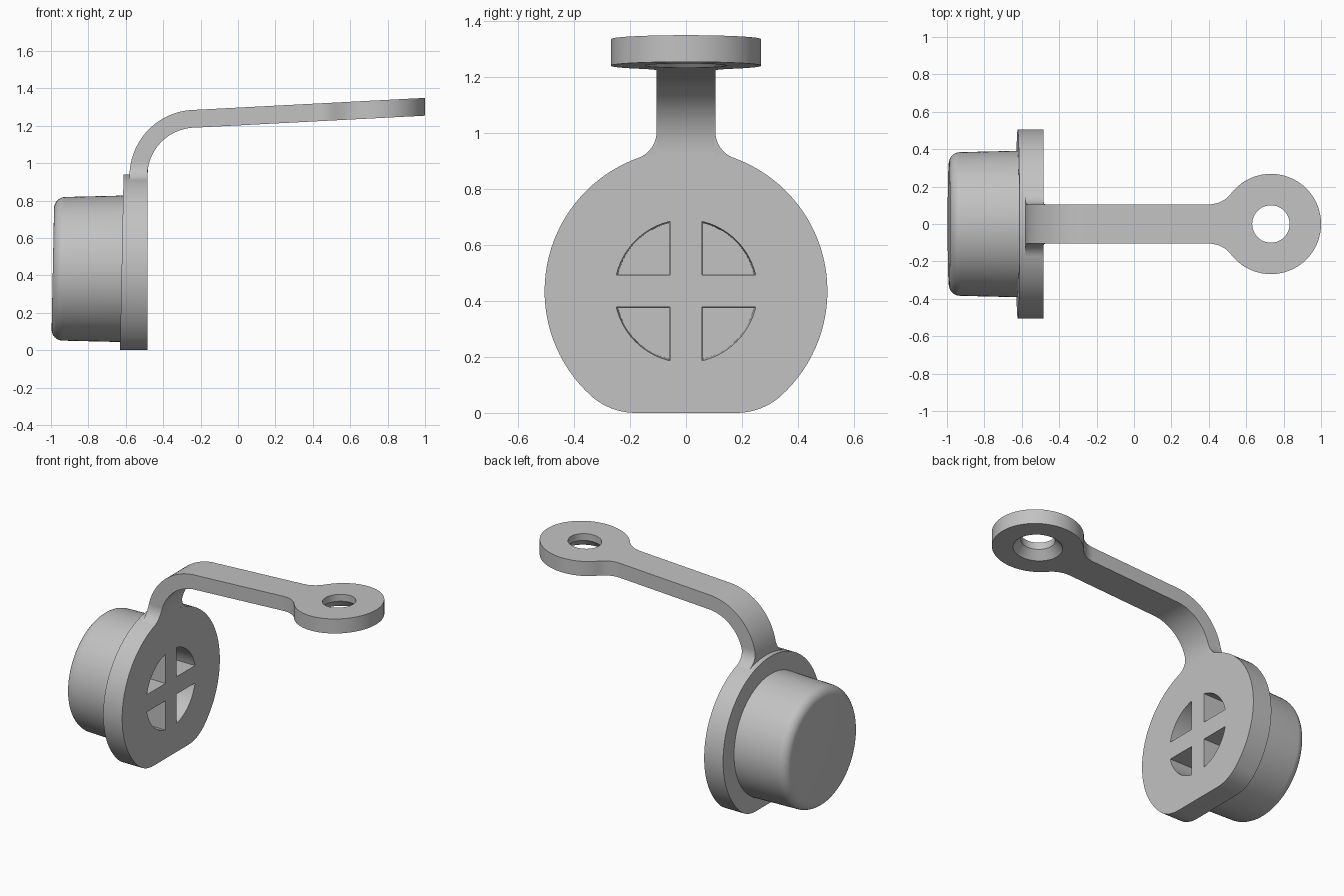
import bpy, bmesh
from math import sin, cos, radians, degrees, atan2, sqrt

if "Cube" in bpy.data.objects:
    bpy.data.objects.remove(bpy.data.objects["Cube"])

grey = bpy.data.materials.new("plain grey")
grey.use_nodes = True
grey.diffuse_color = (0.54, 0.54, 0.54, 1)
grey.node_tree.nodes["Principled BSDF"].inputs["Base Color"].default_value = grey.diffuse_color

ZC = 0.435          # height of the cap axis
RF = 0.505          # flange radius
HW = 0.105          # half width of the strap
BX, BZ = -0.225, 0.93        # centre of the strap bend
R_OUT, R_IN = 0.355, 0.26    # bend radii
RING_X, RING_R = 0.732, 0.268


def arc(cx, cy, r, a0, a1, n):
    angles = [radians(a0 + (a1 - a0) * i / n) for i in range(n + 1)]
    return [(cx + r * cos(a), cy + r * sin(a)) for a in angles]


def mirrored(half):
    """Close a half outline by mirroring its first coordinate."""
    return half + [(-u, v) for u, v in reversed(half) if abs(u) > 1e-4]


def loft(name, rings):
    """Skin a row of matching loops and cap both ends."""
    bm = bmesh.new()
    loops = [[bm.verts.new(p) for p in ring] for ring in rings]
    for a, b in zip(loops, loops[1:]):
        for i in range(len(a)):
            j = (i + 1) % len(a)
            bm.faces.new((a[i], a[j], b[j], b[i]))
    bm.faces.new(loops[0])
    bm.faces.new(loops[-1])
    bmesh.ops.recalc_face_normals(bm, faces=bm.faces)
    mesh = bpy.data.meshes.new(name)
    bm.to_mesh(mesh)
    bm.free()
    mesh.materials.append(grey)
    ob = bpy.data.objects.new(name, mesh)
    bpy.context.collection.objects.link(ob)
    return ob


def activate(ob):
    bpy.ops.object.select_all(action='DESELECT')
    ob.select_set(True)
    bpy.context.view_layer.objects.active = ob


def cut(ob, cutter):
    mod = ob.modifiers.new("cut", 'BOOLEAN')
    mod.operation, mod.solver, mod.object = 'DIFFERENCE', 'EXACT', cutter
    activate(ob)
    bpy.ops.object.modifier_apply(modifier=mod.name)


def lean(x, z):
    """Slight tilt of the faces at the plug side."""
    return x + 0.02 * (z - ZC)


# Flange: disc with a flattened, rounded foot
fy, fr = 0.18, 0.239
foot = degrees(atan2(fr - ZC, fy))
outline = mirrored(arc(fy, fr, fr, -90, foot, 10) + arc(0, ZC, RF, foot, 90, 40)[1:])
flange = loft("flange", [[(-0.485, y, z) for y, z in outline],
                         [(lean(-0.622, z), y, z) for y, z in outline]])

# Plug: tapered round body with a rounded end
profile = [(-0.6, 0.392)] + arc(-0.93, 0.324, 0.06, 90, 180, 8)
rings = []
for x, r in profile:
    circle = arc(0, ZC, r, 0, 360, 96)[:-1]
    rings.append([(lean(x, z), y, z) for y, z in circle])
plug = loft("plug", rings)

# Four drafted quarter pockets, leaving a cross between them
gap, pr, mid = 0.057, 0.255, 0.13
a0 = degrees(atan2(gap, sqrt(pr * pr - gap * gap)))
quarter = [(gap, gap)] + arc(0, 0, pr, a0, 90 - a0, 20)
for sy in (-1, 1):
    for sz in (-1, 1):
        pocket = loft("pocket_cutter", [
            [(x, sy * (mid + (u - mid) * s), ZC + sz * (mid + (v - mid) * s)) for u, v in quarter]
            for x, s in ((-0.4, 1.012), (-0.88, 0.945))])
        cut(flange, pocket)
        cut(plug, pocket)
        bpy.data.objects.remove(pocket)

# Strap bend: quarter turn from upright to level
side = arc(BX, BZ, R_OUT, 180, 90, 24) + arc(BX, BZ, R_IN, 90, 180, 24)
bend = loft("strap_bend", [[(x, y, z) for x, z in side] for y in (-HW, HW)])

# Fillets where the strap widens into the flange
nr = 0.1
ny = HW + nr
nz = ZC + sqrt((RF + nr) ** 2 - ny ** 2)
end = degrees(atan2(ZC - nz, -ny))
wing = arc(ny, nz, nr, 180, 360 + end, 12)
fillets = []
for s in (-1, 1):
    layers = []
    for r in (R_OUT, R_IN):
        bend_x = lambda z: BX - sqrt(r * r - max(z - BZ, 0) ** 2)
        # rows from the strap edge out to the fillet curve
        layers.append([(bend_x(z), s * y, z) for y, z in wing] +
                      [(bend_x(z), s * (HW - 0.002), z) for y, z in reversed(wing)])
    fillets.append(loft("neck_fillet_" + ("right" if s > 0 else "left"), layers))

# Strap arm: straight band flowing into the ring, sloping gently upward
ar = 0.15
ay = HW + ar
dx = sqrt((RING_R + ar) ** 2 - ay ** 2)
turn = degrees(atan2(ay, dx))
half = ([(BX, HW)] + arc(RING_X - dx, ay, ar, -90, -turn, 14)
        + arc(RING_X, 0, RING_R, 180 - turn, 0, 48)[1:])
plan = mirrored([(y, x) for x, y in half])


def slope(x, h):
    return BZ + R_IN + h + 0.052 * (x - BX)


arm = loft("strap_arm", [[(x, y, slope(x, h)) for y, x in plan]
                         for h in (0, R_OUT - R_IN)])

# Ring hole, flared on the underside
hole = loft("hole_cutter", [
    [(x, y, slope(x, h)) for x, y in arc(RING_X, 0, r, 0, 360, 64)[:-1]]
    for h, r in ((-0.02, 0.163), (0.05, 0.1), (0.15, 0.1))])
cut(arm, hole)
bpy.data.objects.remove(hole)

# Smooth shading with sharp edges kept
for ob in [flange, plug, bend, arm] + fillets:
    activate(ob)
    bpy.ops.object.shade_smooth_by_angle(angle=radians(30))
